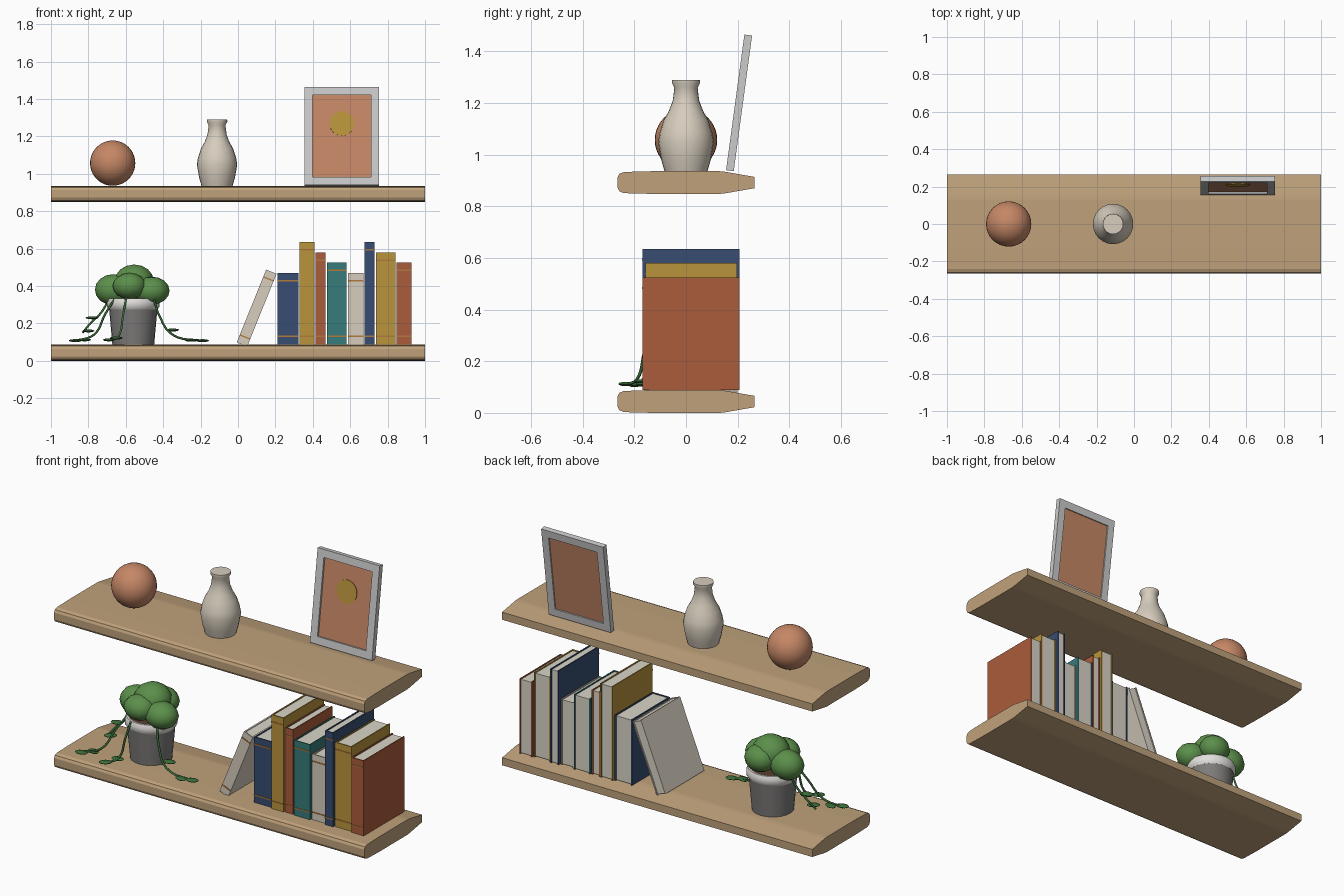
import bpy, bmesh, math
from mathutils import Matrix, Vector

if "Cube" in bpy.data.objects:
    bpy.data.objects.remove(bpy.data.objects["Cube"])


def mat(name, r, g, b):
    m = bpy.data.materials.new(name)
    m.diffuse_color = [(c / 255) ** 2.2 for c in (r, g, b)] + [1]
    m.use_nodes = True
    m.node_tree.nodes["Principled BSDF"].inputs["Base Color"].default_value = m.diffuse_color
    return m


WOOD = mat("wood", 190, 160, 122)
CREAM = mat("cream", 214, 204, 188)
PAPER = mat("paper", 216, 211, 198)
CLAY = mat("clay", 196, 134, 102)
NAVY = mat("navy", 58, 78, 112)
GOLD = mat("gold", 184, 146, 62)
RUST = mat("rust", 170, 92, 62)
TEAL = mat("teal", 58, 122, 122)
COPPER = mat("copper", 176, 122, 62)
FRAME = mat("frame_grey", 200, 200, 197)
POT = mat("pot_grey", 125, 123, 122)
RIM = mat("rim_white", 225, 222, 218)
SOIL = mat("soil", 90, 62, 46)
LEAF = mat("leaf", 92, 142, 76)
VINE = mat("vine", 62, 108, 60)


def finish(name, bm, material, smooth=False):
    bmesh.ops.recalc_face_normals(bm, faces=bm.faces)
    me = bpy.data.meshes.new(name)
    bm.to_mesh(me)
    bm.free()
    ob = bpy.data.objects.new(name, me)
    bpy.context.collection.objects.link(ob)
    me.materials.append(material)
    if smooth:
        bpy.ops.object.select_all(action='DESELECT')
        bpy.context.view_layer.objects.active = ob
        ob.select_set(True)
        bpy.ops.object.shade_smooth_by_angle(angle=math.radians(40))
    return ob


def boxes(name, spans, material, m=Matrix()):
    """One object from several boxes, each (x0, x1, y0, y1, z0, z1)."""
    bm = bmesh.new()
    for x0, x1, y0, y1, z0, z1 in spans:
        place = m @ Matrix.Translation(((x0 + x1) / 2, (y0 + y1) / 2, (z0 + z1) / 2))
        size = Matrix.Diagonal((x1 - x0, y1 - y0, z1 - z0, 1))
        bmesh.ops.create_cube(bm, size=1, matrix=place @ size)
    return finish(name, bm, material)


def extrude(name, profile, v, m, material):
    """Closed flat profile swept along vector v."""
    bm = bmesh.new()
    f = bm.faces.new([bm.verts.new(m @ Vector(p)) for p in profile])
    top = bmesh.ops.extrude_face_region(bm, geom=[f], use_keep_orig=True)["geom"]
    verts = [g for g in top if isinstance(g, bmesh.types.BMVert)]
    bmesh.ops.translate(bm, verts=verts, vec=m.to_3x3() @ Vector(v))
    return finish(name, bm, material)


def lathe(name, profile, x, y, material, n=24):
    bm = bmesh.new()
    vs = [bm.verts.new((x + r, y, z)) for r, z in profile]
    es = [bm.edges.new(p) for p in zip(vs, vs[1:])]
    bmesh.ops.spin(bm, geom=vs + es, cent=(x, y, 0), axis=(0, 0, 1),
                   angle=2 * math.pi, steps=n)
    bmesh.ops.remove_doubles(bm, verts=bm.verts, dist=1e-5)
    return finish(name, bm, material, True)


def blob(name, c, s, material, yaw=0, u=16, v=10):
    bm = bmesh.new()
    m = Matrix.Translation(c) @ Matrix.Rotation(yaw, 4, 'Z') @ Matrix.Diagonal((*s, 1))
    bmesh.ops.create_uvsphere(bm, u_segments=u, v_segments=v, radius=1, matrix=m)
    return finish(name, bm, material, True)


# Shelves: rounded front edge, tapered back
half = [(0.265, 0.022), (0.15, 0.002), (0.13, 0), (-0.13, 0),
        (-0.24, 0.003), (-0.258, 0.01), (-0.265, 0.024)]
section = half + [(y, 0.088 - z) for y, z in reversed(half)]
for name, z in (("lower_shelf", 0), ("upper_shelf", 0.848)):
    extrude(name, [(-1, y, h) for y, h in section], (2, 0, 0),
            Matrix.Translation((0, 0, z)), WOOD)


# Books: wrap-around cover, page block, spine bands
def book(i, m, t, h, d, color):
    a, f, b, c = t / 2, 0.02 - d / 2, 0.02 + d / 2, 0.007
    outline = [(-a, b, 0), (-a, f, 0), (a, f, 0), (a, b, 0),
               (a - c, b, 0), (a - c, f + c, 0), (c - a, f + c, 0), (c - a, b, 0)]
    extrude(f"book_{i}_cover", outline, (0, 0, h), m, color)
    boxes(f"book_{i}_pages", [(c - a, a - c, f + c, b - 0.005, 0.004, h - 0.005)], PAPER, m)
    boxes(f"book_{i}_bands", [(-a, a, f - 0.002, f + 0.003, z, z + 0.007)
                              for z in (0.04, h - 0.045)], COPPER, m)


rows = [(0.211, 0.323, 0.47, 0.35, NAVY), (0.330, 0.410, 0.635, 0.37, GOLD),
        (0.415, 0.468, 0.58, 0.36, RUST), (0.475, 0.580, 0.525, 0.37, TEAL),
        (0.587, 0.670, 0.47, 0.35, CREAM), (0.677, 0.730, 0.635, 0.375, NAVY),
        (0.737, 0.842, 0.58, 0.355, GOLD), (0.848, 0.928, 0.525, 0.375, RUST)]
for i, (x0, x1, top, d, color) in enumerate(rows):
    book(i + 2, Matrix.Translation(((x0 + x1) / 2, 0, 0.088)), x1 - x0, top - 0.088, d, color)
lean = Matrix.Translation((0.021, 0, 0.087)) @ Matrix.Rotation(math.radians(22), 4, 'Y')
book(1, lean, 0.06, 0.42, 0.36, CREAM)

# Ball and vase
blob("ball", (-0.67, 0, 1.057), (0.121,) * 3, CLAY, 0, 32, 20)
lathe("vase", [(0, 0.935), (0.083, 0.935), (0.096, 0.98), (0.108, 1.05), (0.102, 1.085),
               (0.086, 1.135), (0.066, 1.17), (0.051, 1.21), (0.045, 1.26),
               (0.055, 1.278), (0.054, 1.29), (0, 1.29)], -0.112, 0, CREAM)

# Leaning picture frame
fm = Matrix.Translation((0.555, 0.17, 0.938)) @ Matrix.Rotation(math.radians(-7.7), 4, 'X')
w, t, h, b = 0.2, 0.015, 0.53, 0.044
boxes("picture_frame", [(-w, b - w, -t, t, 0, h), (w - b, w, -t, t, 0, h),
                        (b - w, w - b, -t, t, 0, b), (b - w, w - b, -t, t, h - b, h)], FRAME, fm)
boxes("picture_panel", [(b - w, w - b, -0.004, 0.008, b, h - b)], CLAY, fm)
bm = bmesh.new()
bmesh.ops.create_cone(bm, cap_ends=True, segments=24, radius1=0.066, radius2=0.066, depth=0.006,
                      matrix=fm @ Matrix.Translation((0, -0.005, 0.333)) @ Matrix.Rotation(math.pi / 2, 4, 'X'))
finish("picture_disc", bm, GOLD)

# Plant pot, rim and soil
px = -0.56
lathe("pot", [(0, 0.088), (0.112, 0.088), (0.13, 0.29), (0.115, 0.29), (0, 0.28)], px, 0, POT)
lathe("pot_rim", [(0.115, 0.28), (0.13, 0.275), (0.14, 0.29), (0.141, 0.315), (0.133, 0.333),
                  (0.12, 0.333), (0.113, 0.315), (0.115, 0.28)], px, 0, RIM)
lathe("soil", [(0, 0.28), (0.116, 0.28), (0.116, 0.312), (0, 0.32)], px, 0, SOIL)

# Foliage clumps
clumps = [(-0.555, 0.01, 0.425, 0.105, 0.1, 0.09), (-0.667, 0.025, 0.38, 0.098, 0.085, 0.083),
          (-0.462, -0.045, 0.375, 0.096, 0.085, 0.075), (-0.58, -0.075, 0.4, 0.09, 0.08, 0.07),
          (-0.53, 0.07, 0.4, 0.09, 0.08, 0.075)]
for i, c in enumerate(clumps):
    blob(f"foliage_{i + 1}", c[:3], c[3:], LEAF, 0, 12, 8)

# Trailing vines with leaves
vines = [[(-0.66, -0.08, 0.33), (-0.71, -0.11, 0.25), (-0.77, -0.16, 0.14), (-0.88, -0.19, 0.105)],
         [(-0.69, 0.03, 0.33), (-0.73, 0.02, 0.26), (-0.79, 0.01, 0.2), (-0.83, -0.01, 0.15)],
         [(-0.6, -0.13, 0.33), (-0.615, -0.16, 0.24), (-0.64, -0.19, 0.13), (-0.68, -0.23, 0.11)],
         [(-0.45, -0.1, 0.33), (-0.42, -0.13, 0.24), (-0.35, -0.16, 0.14), (-0.18, -0.15, 0.105)]]
leaves = [(-0.87, -0.2, 0.108, 0.2), (-0.82, -0.16, 0.112, -0.3), (-0.78, 0.0, 0.23, 0.2),
          (-0.80, -0.03, 0.16, 0.6), (-0.69, -0.235, 0.112, 0.6), (-0.65, -0.18, 0.122, 0.2),
          (-0.35, -0.13, 0.165, 0.2), (-0.25, -0.17, 0.11, -0.3), (-0.19, -0.15, 0.108, 0.3)]
for i, pts in enumerate(vines):
    cu = bpy.data.curves.new(f"vine_{i + 1}", 'CURVE')
    cu.dimensions, cu.bevel_depth, cu.bevel_resolution = '3D', 0.006, 1
    cu.use_fill_caps = True
    sp = cu.splines.new('BEZIER')
    sp.bezier_points.add(len(pts) - 1)
    for bp, p in zip(sp.bezier_points, pts):
        bp.co = p
        bp.handle_left_type = bp.handle_right_type = 'AUTO'
    sp.resolution_u = 6
    cu.materials.append(VINE)
    bpy.context.collection.objects.link(bpy.data.objects.new(f"vine_{i + 1}", cu))
for i, (x, y, z, yaw) in enumerate(leaves):
    blob(f"vine_leaf_{i + 1}", (x, y, z), (0.036, 0.024, 0.008), VINE, yaw, 10, 6)
